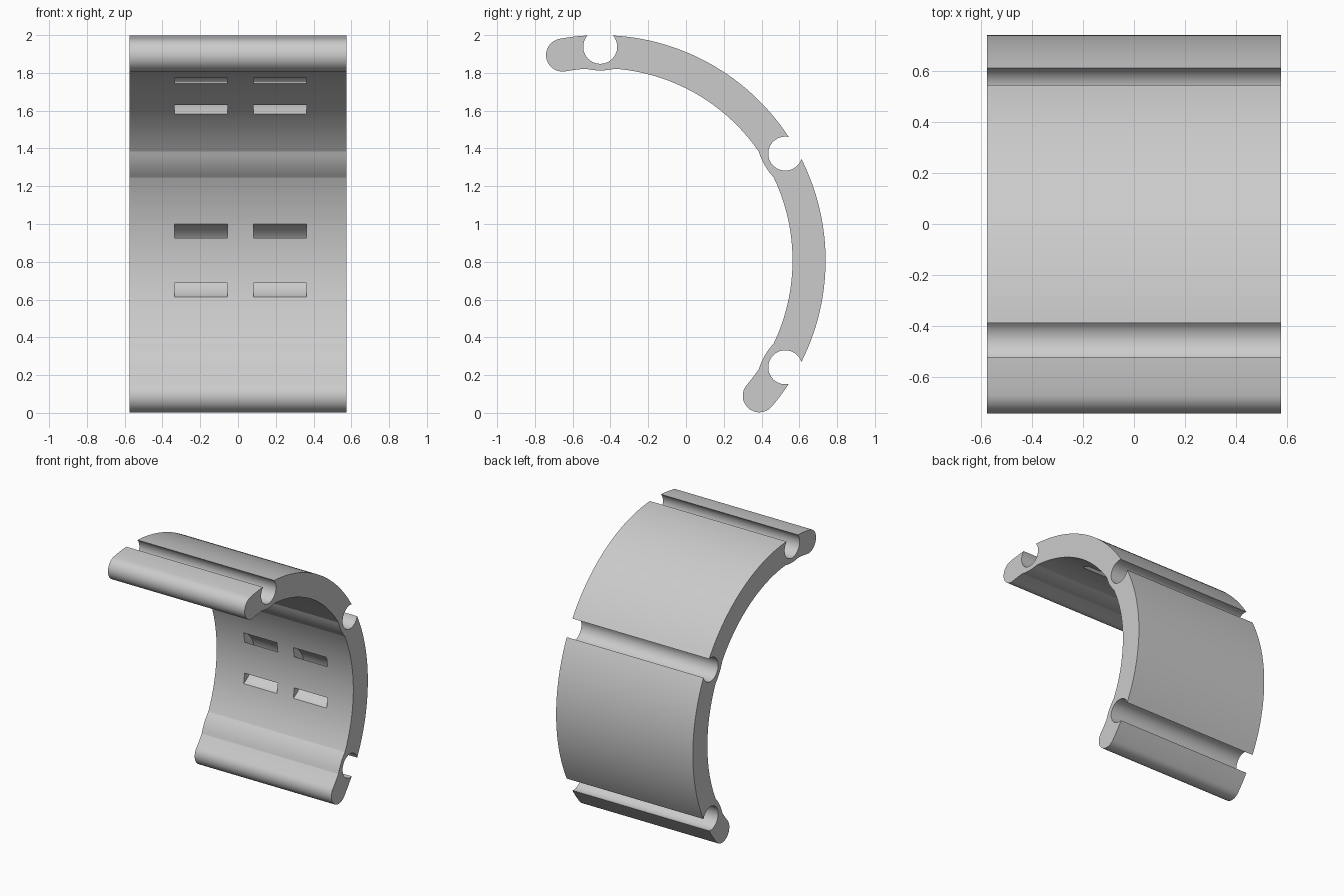
import bpy, bmesh
from math import sin, cos, acos, atan2, radians, pi

if "Cube" in bpy.data.objects:
    bpy.data.objects.remove(bpy.data.objects["Cube"], do_unlink=True)

CY, CZ = -0.454, 0.807            # axis of the curved band
R_OUT, R_IN = 1.193, 1.018
R_MID, R_END = (R_OUT + R_IN) / 2, (R_OUT - R_IN) / 2
HALF = 0.575                      # half width along x
START, END = radians(-40.4), radians(100.4)
GROOVES = [radians(a) for a in (-30, 30, 90)]


def arc(dist, direction, radius, a0, a1, step=5):
    """Points on an arc centred at a polar position; the last point is left out."""
    y, z = CY + dist * cos(direction), CZ + dist * sin(direction)
    n = max(2, round(abs(a1 - a0) / radians(step)))
    return [(y + radius * cos(a0 + (a1 - a0) * i / n),
             z + radius * sin(a0 + (a1 - a0) * i / n)) for i in range(n)]


def crossing(big, dist, small):
    """Angles, about the axis and about the small circle, where the circles cross."""
    d = acos((dist**2 + big**2 - small**2) / (2 * dist * big))
    return d, atan2(big * sin(d), big * cos(d) - dist)


def extrude(name, profile, x0, x1):
    bm = bmesh.new()
    face = bm.faces.new([bm.verts.new((x0, y, z)) for y, z in profile])
    new = bmesh.ops.extrude_face_region(bm, geom=[face])["geom"]
    bmesh.ops.translate(bm, vec=(x1 - x0, 0, 0),
                        verts=[v for v in new if isinstance(v, bmesh.types.BMVert)])
    bmesh.ops.recalc_face_normals(bm, faces=bm.faces)
    mesh = bpy.data.meshes.new(name)
    bm.to_mesh(mesh)
    bm.free()
    obj = bpy.data.objects.new(name, mesh)
    bpy.context.collection.objects.link(obj)
    return obj


# Outer side with open round grooves, then the rounded upper end
profile, at = [], START
G_DIST, G_RAD = 1.131, 0.09
d, p = crossing(R_OUT, G_DIST, G_RAD)
for g in GROOVES:
    profile += arc(0, 0, R_OUT, at, g - d, 2)
    profile += arc(G_DIST, g, G_RAD, g - p, g + p - 2 * pi, 8)
    at = g + d
profile += arc(0, 0, R_OUT, at, END, 2)
profile += arc(R_MID, END, R_END, END, END + pi, 8)

# Inner side with shallow swellings behind the grooves, then the lower end
B_DIST, B_RAD = 1.356, 0.35
d, p = crossing(R_IN, B_DIST, B_RAD)
at = END
for g in reversed(GROOVES):
    profile += arc(0, 0, R_IN, at, g + d, 2)
    profile += arc(B_DIST, g, B_RAD, g + p, g + 2 * pi - p, 4)
    at = g - d
profile += arc(0, 0, R_IN, at, START, 2)
profile += arc(R_MID, START, R_END, START + pi, START + 2 * pi, 8)

band = extrude("curved_band", profile, -HALF, HALF)

# Curved strap tunnels opening as slot pairs on the inner side
T_DIST, T_OUT, T_IN = 0.922, 0.208, 0.148
spread = radians(105)
bpy.context.view_layer.objects.active = band
for a in (0, radians(60.5)):
    ring = arc(T_DIST, a, T_OUT, a - spread, a + spread)
    ring += arc(T_DIST, a, T_IN, a + spread, a - spread)
    for x0, x1 in ((-0.335, -0.055), (0.083, 0.363)):
        cutter = extrude("strap_tunnel_cutter", ring, x0, x1)
        cutter.hide_render = True
        mod = band.modifiers.new("strap_tunnel", "BOOLEAN")
        mod.operation, mod.solver, mod.object = "DIFFERENCE", "EXACT", cutter
        bpy.ops.object.modifier_apply(modifier=mod.name)
        bpy.data.objects.remove(cutter, do_unlink=True)

# Plain grey material
grey = bpy.data.materials.new("light_grey")
grey.use_nodes = True
grey.diffuse_color = (0.6, 0.6, 0.6, 1)
grey.node_tree.nodes["Principled BSDF"].inputs["Base Color"].default_value = (0.6, 0.6, 0.6, 1)
band.data.materials.clear()
band.data.materials.append(grey)

for o in bpy.context.selected_objects:
    o.select_set(False)
band.select_set(True)
bpy.ops.object.shade_smooth_by_angle(angle=radians(14))
